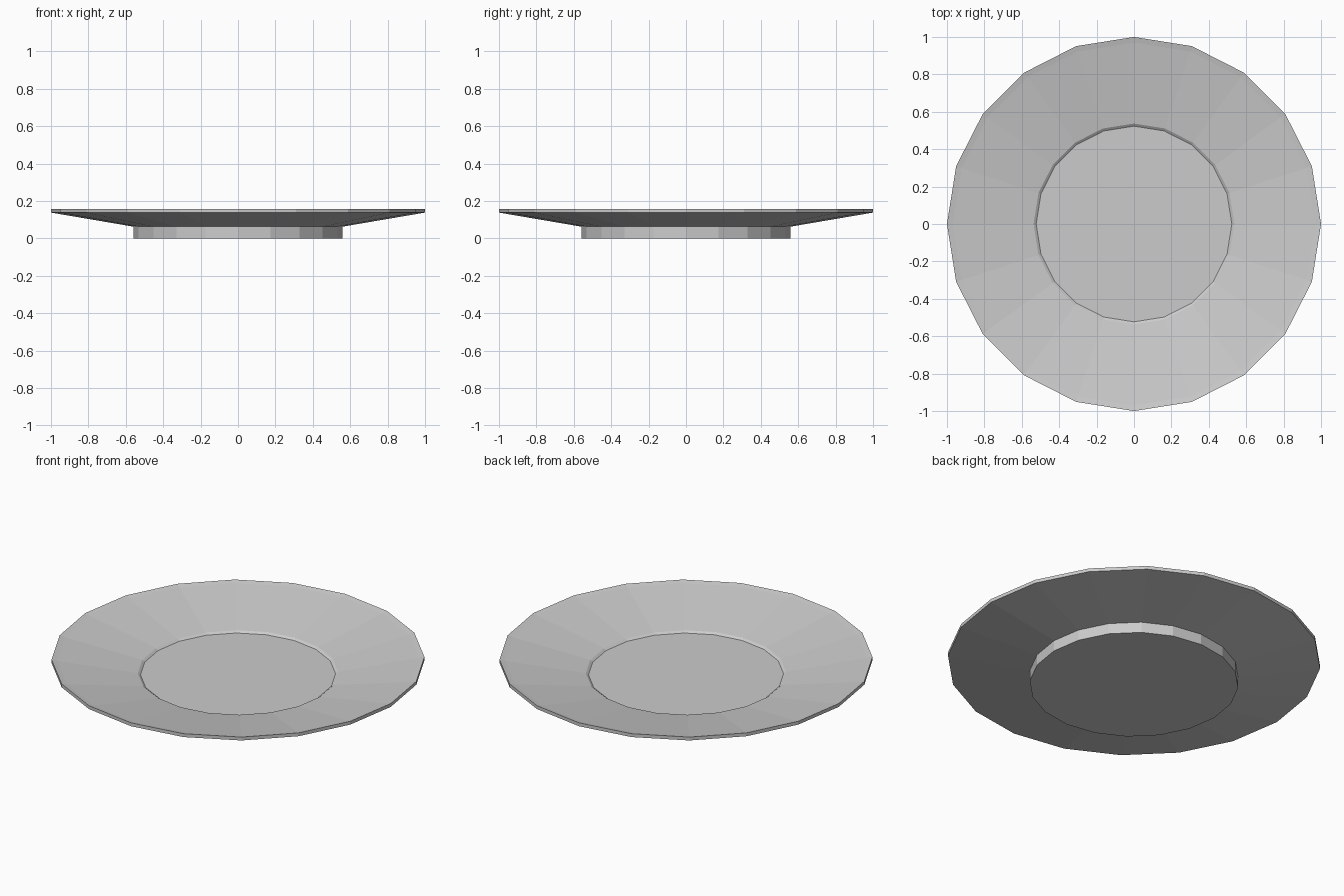
import bpy, bmesh
from math import cos, sin, pi

if "Cube" in bpy.data.objects:
    bpy.data.objects.remove(bpy.data.objects["Cube"])

SIDES = 20

# Plate cross-section (radius, height), from foot centre round to the inner floor
profile = [
    (0.56, 0.0), (0.56, 0.063),      # foot ring
    (1.0, 0.138), (1.0, 0.158),      # flared underside and rim edge
    (0.97, 0.151), (0.537, 0.074),   # rim bevel and sloping top
    (0.523, 0.064),                  # small step down to the floor
]

bm = bmesh.new()
rings = [[bm.verts.new((r * cos(2 * pi * i / SIDES), r * sin(2 * pi * i / SIDES), z))
          for i in range(SIDES)] for r, z in profile]

# Side walls
for a, b in zip(rings, rings[1:]):
    for i in range(SIDES):
        j = (i + 1) % SIDES
        bm.faces.new((a[i], a[j], b[j], b[i]))

# Flat foot underside and plate floor
bm.faces.new(rings[0][::-1])
bm.faces.new(rings[-1])
bmesh.ops.recalc_face_normals(bm, faces=bm.faces)

mesh = bpy.data.meshes.new("plate")
bm.to_mesh(mesh)
bm.free()
bpy.context.collection.objects.link(bpy.data.objects.new("plate", mesh))
